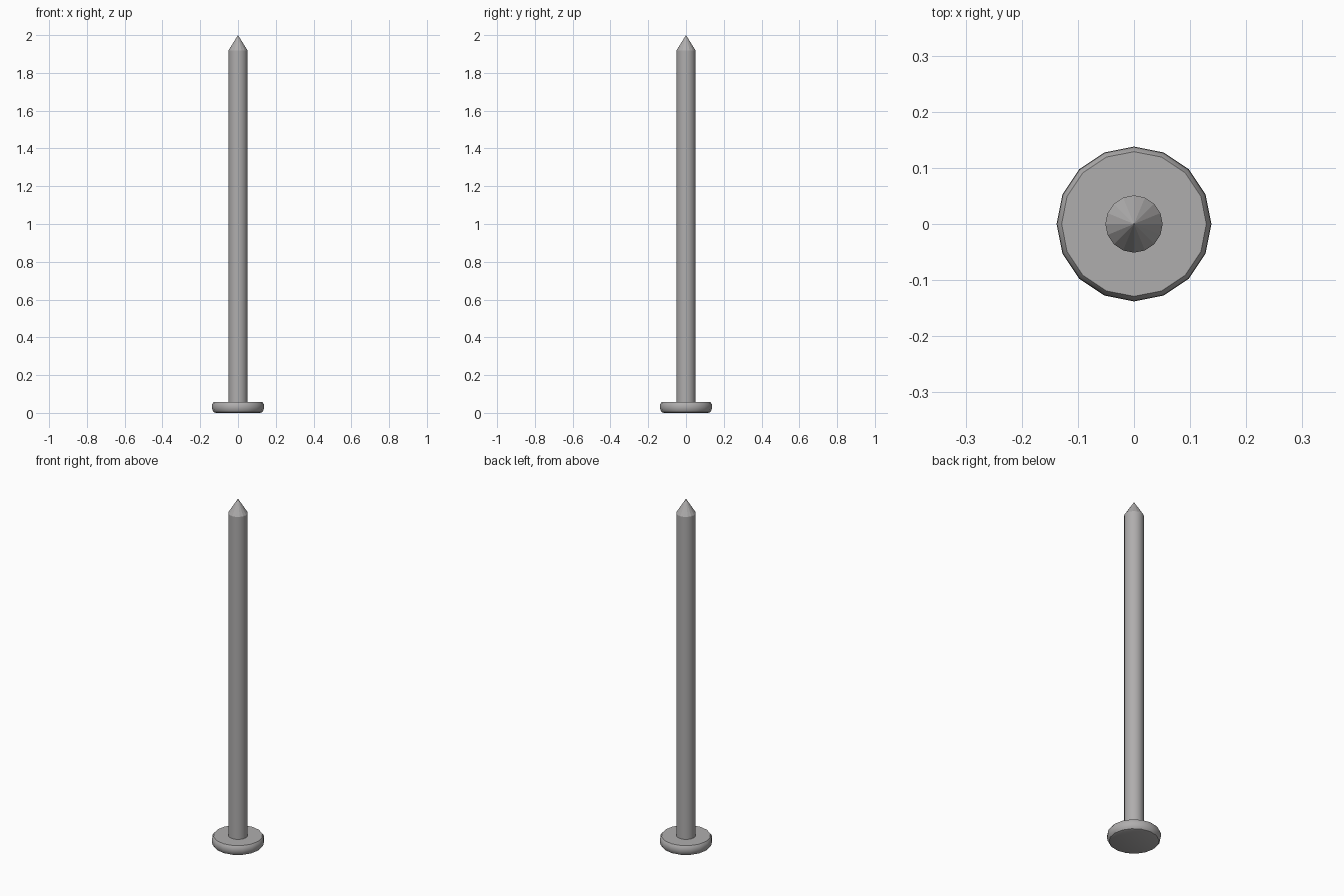
import bpy, bmesh
from math import cos, sin, pi, radians

if "Cube" in bpy.data.objects:
    bpy.data.objects.remove(bpy.data.objects["Cube"])

SIDES = 16


def lathe(name, profile, tip_z):
    """Revolve (radius, z) points about z, with a flat base and a pointed tip."""
    bm = bmesh.new()
    rings = [[bm.verts.new((r * cos(2 * pi * i / SIDES), r * sin(2 * pi * i / SIDES), z))
              for i in range(SIDES)] for r, z in profile]
    bm.faces.new(rings[0][::-1]).smooth = True
    for a, b in zip(rings, rings[1:]):
        for i in range(SIDES):
            j = (i + 1) % SIDES
            bm.faces.new((a[i], a[j], b[j], b[i])).smooth = True
    tip = bm.verts.new((0, 0, tip_z))
    for i in range(SIDES):
        bm.faces.new((rings[-1][i], rings[-1][(i + 1) % SIDES], tip))
    bm.normal_update()
    for e in bm.edges:
        e.smooth = e.calc_face_angle(0) < radians(35)
    mesh = bpy.data.meshes.new(name)
    bm.to_mesh(mesh)
    bm.free()
    obj = bpy.data.objects.new(name, mesh)
    bpy.context.collection.objects.link(obj)
    return obj


# Rounded disc head, straight shank and faceted conical point
nail = lathe("nail", [
    (0.116, 0.0), (0.128, 0.004), (0.135, 0.014),
    (0.138, 0.028), (0.137, 0.046), (0.129, 0.058),
    (0.051, 0.058), (0.051, 1.918),
], 2.0)

# Dark steel
steel = bpy.data.materials.new("steel")
steel.diffuse_color = (0.43, 0.42, 0.42, 1)
steel.use_nodes = True
steel.node_tree.nodes["Principled BSDF"].inputs["Base Color"].default_value = steel.diffuse_color
nail.data.materials.append(steel)
